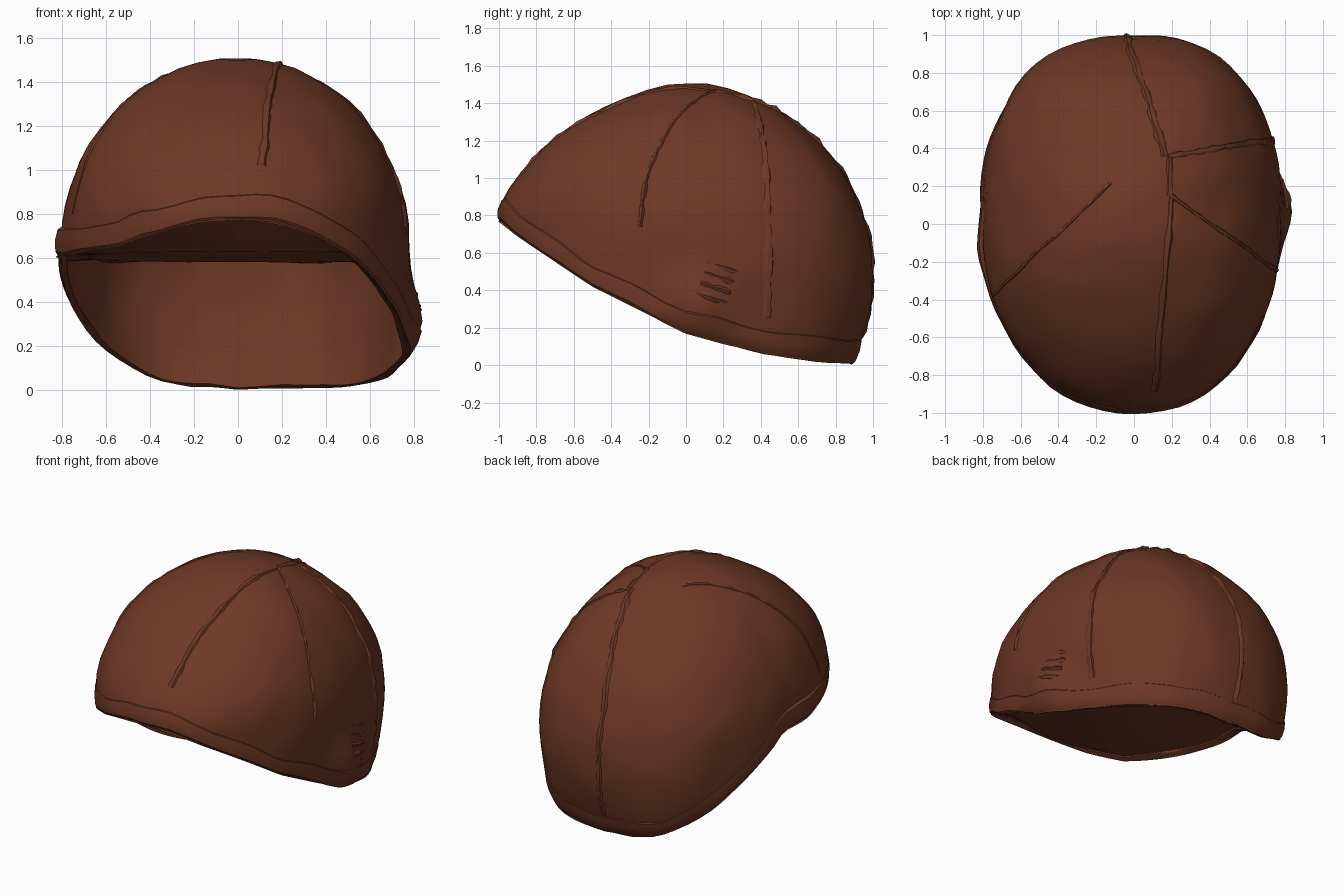
import bpy, bmesh, math, random
from mathutils import Vector, noise

random.seed(4)
if "Cube" in bpy.data.objects:
    bpy.data.objects.remove(bpy.data.objects["Cube"])

leather = bpy.data.materials.new("brown_leather")
leather.use_nodes = True
BROWN = (0.155, 0.04, 0.019, 1)
leather.diffuse_color = BROWN
shader = leather.node_tree.nodes["Principled BSDF"]
shader.inputs["Base Color"].default_value = BROWN
shader.inputs["Roughness"].default_value = 0.8

TOP = 1.505
SEGMENTS = 80
# Lower edge as (y, z): the left side hangs low, the right side is folded up
RIM_LEFT = [(-1, 0.77), (-0.9, 0.69), (-0.5, 0.42), (0, 0.17), (0.4, 0.06), (0.75, 0.012), (1, 0.005)]
RIM_RIGHT = [(-1, 0.77), (-0.9, 0.71), (-0.75, 0.65), (-0.4, 0.615), (0.1, 0.6),
             (0.3, 0.47), (0.5, 0.34), (0.7, 0.17), (0.8, 0.07), (0.87, 0.015), (1, 0.005)]


def rim_height(rim, y):
    for (y0, z0), (y1, z1) in zip(rim, rim[1:]):
        if y <= y1:
            return z0 + (z1 - z0) * max(0, (y - y0) / (y1 - y0))
    return 0


def outline(a):
    """Plan radius; angle 0 is the front, the left side is at pi / 2."""
    s, c = math.sin(a), math.cos(a)
    n = 2.08 if c > 0 else 2.45
    half = 0.78 if s > 0 else 0.805
    return (abs(s / half) ** n + abs(c) ** n) ** (-1 / n)


def equator(a):
    return 0.65 + 0.15 * math.cos(a)


def power(a):
    c = math.cos(a)
    return 2.0 - 0.42 * max(0, c) ** 2 - 0.06 * max(0, -c)


def height(a, rho):
    p = power(a)
    e = equator(a)
    return e + (TOP - e) * max(0, 1 - rho ** p) ** (1 / p)


def bulge(a, z, angle, level, size):
    return size * math.exp(-((a - angle) / 0.2) ** 2 - ((z - level) / 0.14) ** 2)


def radius(a, z):
    e = equator(a)
    if z > e:
        p = power(a)
        r = outline(a) * max(0, 1 - ((z - e) / (TOP - e)) ** p) ** (1 / p)
    else:
        taper = 0.075 + 0.04 * max(0, -math.cos(a))
        r = outline(a) * (1 - taper * ((e - z) / e) ** 2)
    # Folded flares: low on the left side, at the fold on the right side
    a = (a + math.pi) % (2 * math.pi) - math.pi
    return r + bulge(a, z, 1.65, 0.3, 0.075) + bulge(a, z, -1.43, 0.62, 0.022)


def point(r, a, z):
    return Vector((r * math.sin(a), -r * math.cos(a), z))


def on_cap(a, z, lift=0.0):
    return point(radius(a, z) + lift, a, z)


def rim_at(a):
    rim = RIM_LEFT if math.sin(a) > 0 else RIM_RIGHT
    z = rim_height(rim, -outline(a) * math.cos(a))
    return rim_height(rim, -radius(a, z) * math.cos(a))


def crumple(v, amount=0.012):
    return v + noise.noise_vector(v * 4.5) * amount


def finish(name, bm, angle=40):
    bmesh.ops.recalc_face_normals(bm, faces=bm.faces)
    mesh = bpy.data.meshes.new(name)
    bm.to_mesh(mesh)
    bm.free()
    mesh.materials.append(leather)
    obj = bpy.data.objects.new(name, mesh)
    bpy.context.collection.objects.link(obj)
    bpy.ops.object.select_all(action="DESELECT")
    obj.select_set(True)
    bpy.context.view_layer.objects.active = obj
    bpy.ops.object.shade_smooth_by_angle(angle=math.radians(angle))


def bridge(bm, rows, closed):
    for r0, r1 in zip(rows, rows[1:]):
        count = len(r0)
        for i in range(count if closed else count - 1):
            j = (i + 1) % count
            bm.faces.new((r0[i], r0[j], r1[j], r1[i]))


def ring(bm, place):
    return [bm.verts.new(place(2 * math.pi * i / SEGMENTS)) for i in range(SEGMENTS)]


def fan(bm, row, centre):
    v = bm.verts.new(centre)
    for i, w in enumerate(row):
        bm.faces.new((w, row[(i + 1) % len(row)], v))


# Outer shell
bm = bmesh.new()
rows = []
for k in range(1, 15):
    rho = math.sin(k / 14 * math.pi / 2)
    rows.append(ring(bm, lambda a: crumple(point(outline(a) * rho, a, height(a, rho)))))
for k in range(1, 7):
    t = k / 6
    rows.append(ring(bm, lambda a: crumple(on_cap(a, equator(a) + (rim_at(a) - equator(a)) * t))))
bridge(bm, rows, True)
fan(bm, rows[0], (0, 0, TOP))
finish("cap_shell", bm)


# Lining with a gently sloping inner ceiling
def ceiling(a, share):
    return 0.605 + 0.03 * share * math.cos(a)


def wall_top(a):
    return max(ceiling(a, 1), rim_at(a) + 0.02)


bm = bmesh.new()
rows = [ring(bm, lambda a: on_cap(a, rim_at(a), 0.005))]
for k in range(6):
    t = k / 5
    rows.append(ring(bm, lambda a: crumple(
        on_cap(a, rim_at(a) + 0.01 + (wall_top(a) - rim_at(a) - 0.01) * t, -0.032), 0.02)))
rows.append(ring(bm, lambda a: point(outline(a) * 0.8, a, ceiling(a, 0.8))))
bridge(bm, rows, True)
fan(bm, rows[-1], (0, 0, 0.605))
finish("inner_lining", bm, 60)

# Turned-up rim band: a rounded strip following the lower edge
bm = bmesh.new()
rows = []
for rise, lift in ((0.15, -0.012), (0.135, 0.005), (0.075, 0.011), (0.02, 0.008), (0, -0.005), (0.01, -0.032)):
    rows.append(ring(bm, lambda a: crumple(
        on_cap(a, rim_at(a) + rise * (0.85 + 0.2 * noise.noise((3 * math.sin(a), 3 * math.cos(a), 0))), lift), 0.013)))
bridge(bm, rows, True)
finish("rim_band", bm, 30)


def ridge(name, path, width, lift):
    """Puckered strip with a raised middle, laid over a path of surface points."""
    bm = bmesh.new()
    rows = []
    for i, p in enumerate(path):
        along = path[min(i + 1, len(path) - 1)] - path[max(i - 1, 0)]
        out = (p - Vector((0, 0, 0.55))).normalized()
        side = along.cross(out).normalized()
        w = width * random.uniform(0.6, 1.2)
        up = lift * random.uniform(0.2, 1.4)
        rows.append([bm.verts.new(p + side * w * s + out * h)
                     for s, h in ((-1, -0.012), (-0.35, up), (0.35, up * 0.5), (1, -0.012))])
    bridge(bm, rows, False)
    finish(name, bm, 25)


def on_dome(q):
    a = math.atan2(q.x, -q.y)
    return point(q.length, a, height(a, min(1, q.length / outline(a))))


def seam_path(start, a_end, reach, steps=26):
    """From a crown point outward over the dome, then down the side to the band."""
    s = Vector(start)
    end = point(outline(a_end), a_end, 0).xy
    path = []
    for k in range(steps):
        q = s + (end - s) * math.sin(k / (steps - 1) * math.pi / 2)
        p = on_dome(q)
        if p.z < reach:
            return path
        path.append(crumple(p))
    e = equator(a_end)
    return path + [crumple(on_cap(a_end, e + (reach - e) * k / 8)) for k in range(1, 9)]


# Panel seams radiating from the crown: start, end angle, lowest height, width
SEAMS = {
    "front_seam": ((0.2, 0.15), 0.1, 1.0, 0.028),
    "left_front_seam": ((0.2, 0.15), 1.25, 0.7, 0.02),
    "left_back_seam": ((0.18, 0.36), 2.12, 0.25, 0.03),
    "back_seam": ((0.17, 0.36), 3.18, 0.14, 0.03),
    "right_front_seam": ((-0.12, 0.22), -1.1, 0.8, 0.016),
}
for name, (start, a_end, reach, width) in SEAMS.items():
    ridge(name, seam_path(start, a_end, reach), width, width * 0.45)
ridge("crown_seam", [on_dome(Vector((0.19, 0.15 + 0.052 * k))) for k in range(5)], 0.028, 0.013)

# Creases pressed into the left side above the band
for k in range(4):
    ridge("side_crease_%d" % (k + 1),
          [on_cap(1.64 + 0.04 * i + 0.025 * k, 0.38 + 0.055 * k - 0.01 * i) for i in range(6)], 0.025, 0.01)
